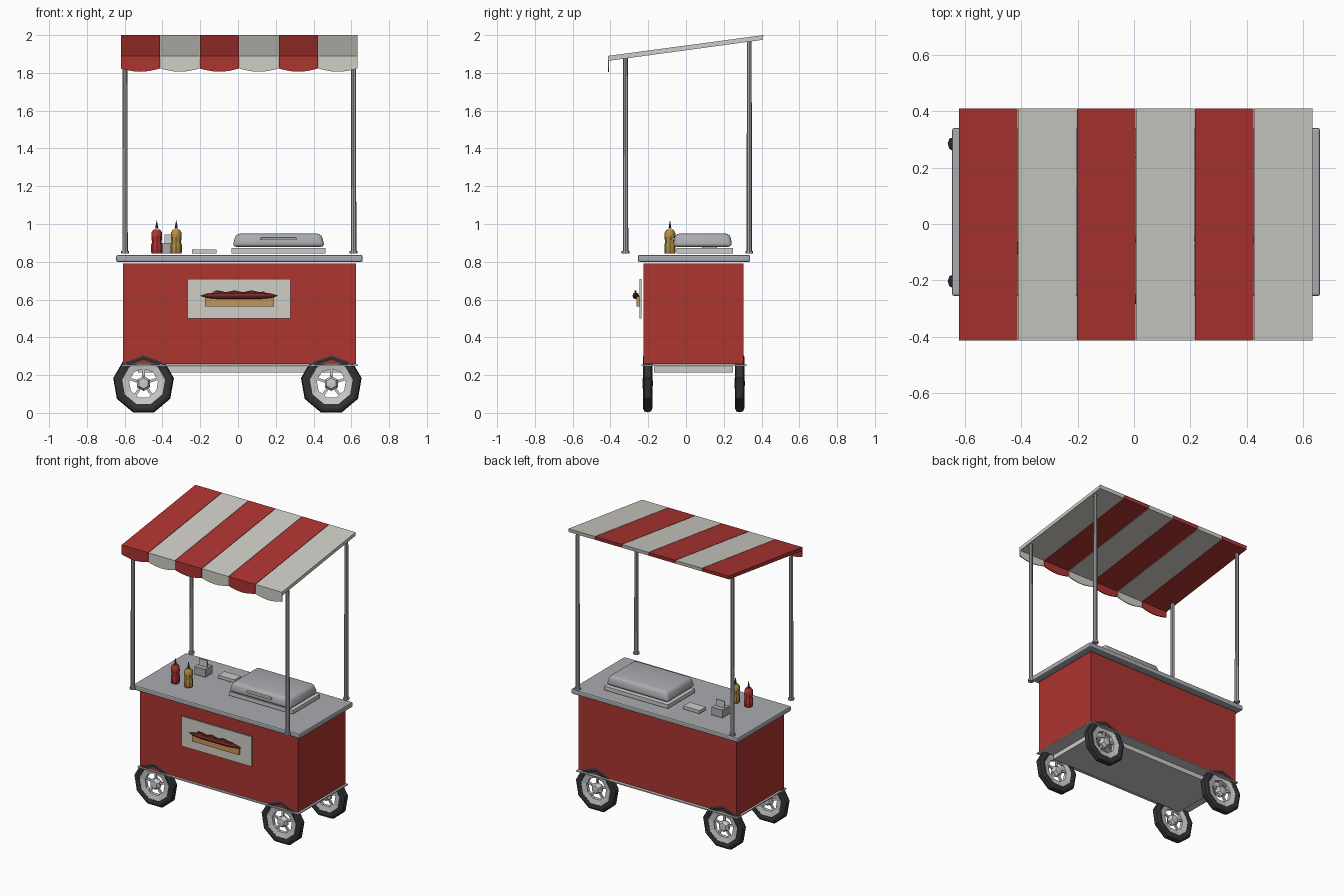
import bpy, bmesh, math
from mathutils import Vector, Matrix

if "Cube" in bpy.data.objects:
    bpy.data.objects.remove(bpy.data.objects["Cube"])


def mat(name, rgb):
    m = bpy.data.materials.new(name)
    m.diffuse_color = (*rgb, 1)
    m.use_nodes = True
    m.node_tree.nodes["Principled BSDF"].inputs["Base Color"].default_value = m.diffuse_color
    return m


RED = mat("red", (0.42, 0.035, 0.03))
CREAM = mat("cream", (0.62, 0.61, 0.56))
RUBBER = mat("rubber", (0.03, 0.032, 0.036))
MUSTARD = mat("mustard", (0.45, 0.27, 0.05))
BUN = mat("bun", (0.55, 0.3, 0.1))
MEAT = mat("meat", (0.22, 0.03, 0.02))
STEEL = mat("steel", (0.4, 0.41, 0.43))


def finish(bm, name, m=None, smooth=None):
    bmesh.ops.recalc_face_normals(bm, faces=bm.faces[:])
    me = bpy.data.meshes.new(name)
    bm.to_mesh(me)
    bm.free()
    ob = bpy.data.objects.new(name, me)
    bpy.context.collection.objects.link(ob)
    if m:
        me.materials.append(m)
    if smooth:
        bpy.ops.object.select_all(action='DESELECT')
        ob.select_set(True)
        bpy.context.view_layer.objects.active = ob
        bpy.ops.object.shade_smooth_by_angle(angle=math.radians(smooth))
    return ob


def box(name, x, y, z, m=None, bevel=0, smooth=None):
    """Box from (min, max) ranges."""
    bm = bmesh.new()
    bmesh.ops.create_cube(bm, size=1)
    for v in bm.verts:
        v.co = [(r[0] + r[1]) / 2 + c * (r[1] - r[0]) for r, c in zip((x, y, z), v.co)]
    if bevel:
        bmesh.ops.bevel(bm, geom=bm.edges[:], offset=bevel, segments=2, profile=0.5, affect='EDGES')
    return finish(bm, name, m, smooth)


def lathe(name, profile, loc, n, axis='Z', m=None, closed=False, smooth=None):
    """Spin (radius, height) points round an axis; one vertex points up for Y."""
    bm = bmesh.new()
    rings = []
    for i in range(n):
        a = 2 * math.pi * i / n
        rings.append([])
        for r, h in profile:
            c, s = r * math.cos(a), r * math.sin(a)
            co = {'Z': (c, s, h), 'Y': (s, h, c), 'X': (h, s, c)}[axis]
            rings[-1].append(bm.verts.new(Vector(co) + Vector(loc)))
    k = len(profile)
    for i in range(n):
        a, b = rings[i], rings[(i + 1) % n]
        for j in range(k if closed else k - 1):
            bm.faces.new((a[j], b[j], b[(j + 1) % k], a[(j + 1) % k]))
    if not closed:
        bmesh.ops.remove_doubles(bm, verts=bm.verts[:], dist=1e-5)
        bmesh.ops.holes_fill(bm, edges=[e for e in bm.edges if e.is_boundary])
    return finish(bm, name, m, smooth)


def extrude(name, pts, vec, m=None):
    """Extrude a flat outline along a vector."""
    bm = bmesh.new()
    f = bm.faces.new([bm.verts.new(p) for p in pts])
    new = bmesh.ops.extrude_face_region(bm, geom=[f], use_keep_orig=True)["geom"]
    bmesh.ops.translate(bm, vec=vec, verts=[g for g in new if isinstance(g, bmesh.types.BMVert)])
    return finish(bm, name, m)


# Cart body, counter and underside
box("body", (-0.61, 0.625), (-0.225, 0.305), (0.26, 0.79), RED)
box("counter", (-0.645, 0.66), (-0.255, 0.34), (0.80, 0.835), STEEL, bevel=0.008)
box("base_trim", (-0.62, 0.635), (-0.235, 0.32), (0.249, 0.257))
box("under_frame", (-0.53, 0.545), (-0.17, 0.248), (0.213, 0.245))

# Wheels: tyre, open rim, spokes and hub
TYRE = [(0.115, -0.02), (0.14, -0.025), (0.157, -0.018), (0.163, 0),
        (0.157, 0.018), (0.14, 0.025), (0.115, 0.02)]
RIM = [(0.078, -0.012), (0.12, -0.02), (0.12, 0.02), (0.078, 0.012)]
for sx, x in (("left", -0.5), ("right", 0.494)):
    for sy, y, d in (("front", -0.203, -1), ("back", 0.284, 1)):
        tag, c = f"{sy}_{sx}", (x, y, 0.156)
        lathe(f"tyre_{tag}", TYRE, c, 9, 'Y', RUBBER, True, 35)
        lathe(f"rim_{tag}", RIM, c, 9, 'Y', None, True)
        lathe(f"hub_{tag}", [(0, -0.028), (0.028, -0.026), (0.04, -0.01), (0.04, 0.01),
                             (0.028, 0.026), (0, 0.028)], c, 6, 'Y')
        for i in range(5):
            s = box(f"spoke_{tag}_{i}", (-0.007, 0.007), (-0.006, 0.006), (0.03, 0.085))
            s.matrix_world = Matrix.Translation(c) @ Matrix.Rotation(math.tau * i / 5, 4, 'Y')


# Canopy posts with foot flanges
def canopy_z(y):
    return 1.864 + (y + 0.41) * 0.137


for sx, x in (("left", -0.598), ("right", 0.612)):
    for sy, y in (("front", -0.32), ("back", 0.335)):
        top = canopy_z(y) + 0.004
        lathe(f"post_{sy}_{sx}", [(0.021, 0.843), (0.021, 0.856), (0.0145, 0.858), (0.0125, top)],
              (x, y, 0), 8, m=STEEL, smooth=40)

# Striped canopy slabs and scalloped valance
W = 1.255 / 6
for i in range(6):
    x0 = -0.62 + W * i
    x1 = x0 + W - 0.003
    m = (RED, CREAM)[i % 2]
    slab = [(x0, -0.41, 1.864), (x0, 0.406, 1.975), (x0, 0.41, 2.0), (x0, -0.413, 1.89)]
    extrude(f"canopy_stripe_{i}", slab, (x1 - x0, 0, 0), m)
    edge = [(x0 + (x1 - x0) * t / 8, -0.413, 1.823 - 0.017 * math.sin(math.pi * t / 8))
            for t in range(9)]
    extrude(f"valance_{i}", [(x1, -0.413, 1.888), (x0, -0.413, 1.888)] + edge, (0, 0.006, 0), m)

# Sign panel with hot dog relief
box("sign_panel", (-0.267, 0.277), (-0.247, -0.236), (0.5, 0.71), CREAM)
box("bun", (-0.175, 0.19), (-0.262, -0.247), (0.563, 0.615), BUN)
lathe("sausage", [(0, -0.207), (0.012, -0.165), (0.018, -0.1), (0.018, 0.1), (0.012, 0.165), (0, 0.207)],
      (0.006, -0.266, 0.62), 8, 'X', MEAT, smooth=40)
wave = [(-0.13 + 0.27 * t / 12, -0.272, 0.636 + 0.005 * math.sin(t * math.pi / 2)) for t in range(13)]
extrude("sauce_line", wave + [(p[0], p[1], p[2] + 0.008) for p in reversed(wave)], (0, 0.01, 0), MEAT)

# Sauce bottles with nozzles
BOTTLE = [(0.027, 0.843), (0.03, 0.85), (0.03, 0.89), (0.025, 0.905), (0.029, 0.925),
          (0.028, 0.955), (0.016, 0.972)]
for name, x, m in (("ketchup", -0.43, RED), ("mustard", -0.327, MUSTARD)):
    lathe(f"{name}_bottle", BOTTLE, (x, -0.085, 0), 8, m=m, smooth=40)
    lathe(f"{name}_nozzle", [(0.009, 0.975), (0, 1.022)], (x, -0.085, 0), 6, m=RUBBER)

# Napkin holder and small tray
box("napkin_holder", (-0.4, -0.315), (0.085, 0.165), (0.845, 0.9), STEEL)
box("napkin", (-0.39, -0.325), (0.12, 0.13), (0.9, 0.945), CREAM)
box("small_tray", (-0.243, -0.115), (0.125, 0.195), (0.844, 0.866))

# Grill base, domed lid and handle
box("grill_base", (-0.034, 0.464), (-0.05, 0.25), (0.845, 0.872))
bm = bmesh.new()
bmesh.ops.create_cube(bm, size=1)
for v in bm.verts:
    k = 0.92 if v.co.z > 0 else 1
    v.co = (0.215 + v.co.x * 0.49 * k, 0.088 + v.co.y * 0.315 * k, 0.914 + v.co.z * 0.07)
bmesh.ops.bevel(bm, geom=bm.edges[:], offset=0.022, segments=3, profile=0.5, affect='EDGES')
finish(bm, "grill_lid", STEEL, 60)
box("lid_handle", (0.12, 0.31), (-0.079, -0.06), (0.914, 0.928), bevel=0.004)
